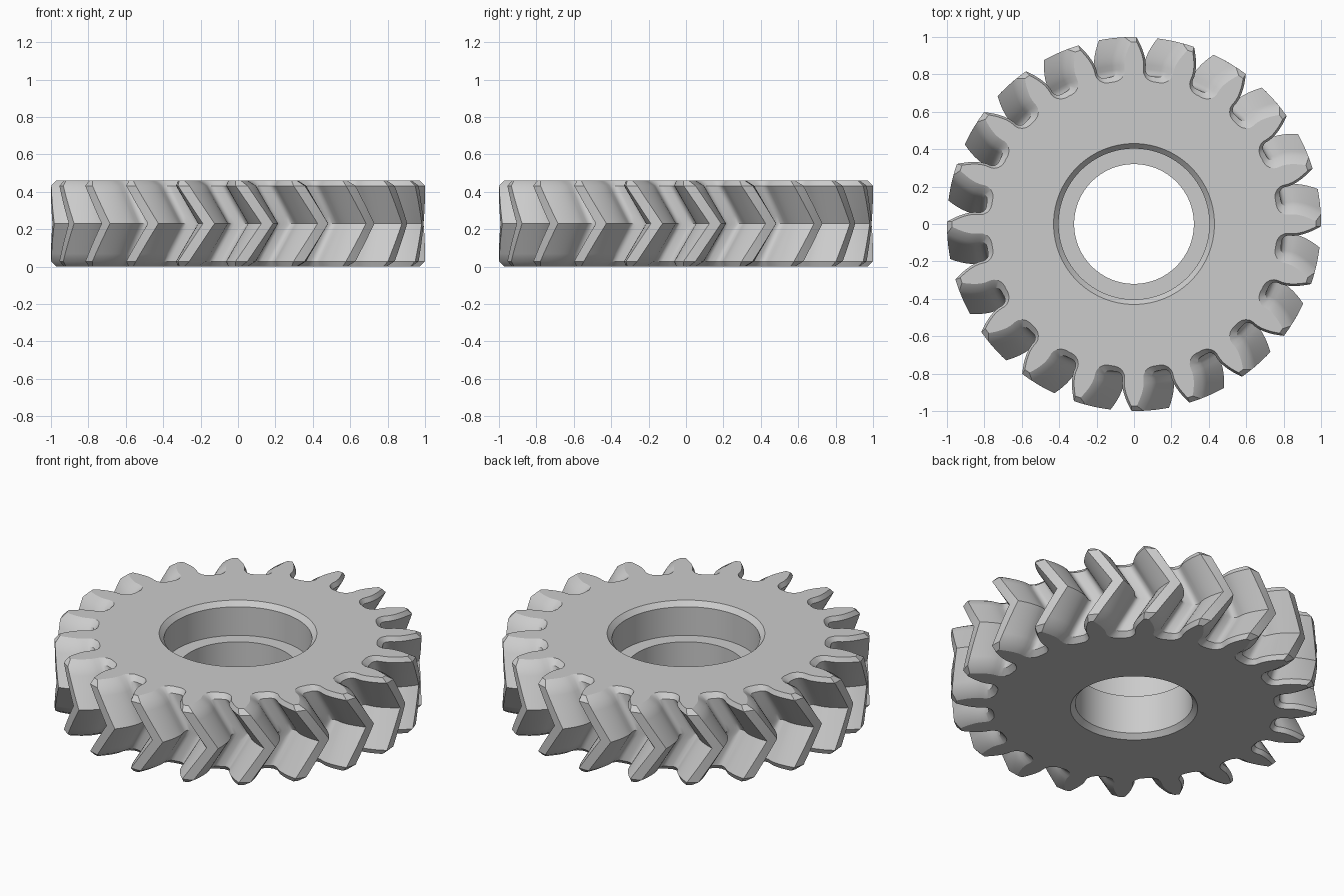
import bpy, bmesh, math
from mathutils import Vector

if "Cube" in bpy.data.objects:
    bpy.data.objects.remove(bpy.data.objects["Cube"])

TEETH, TIP, PITCH, ROOT = 20, 1.0, 0.909, 0.795
HEIGHT, CHAMFER, STEPS = 0.46, 0.028, 5
TWIST = math.pi / TEETH                     # helix turn from end face to mid plane
BASE = PITCH * math.cos(math.radians(20))   # involute base circle
FILLET = 0.035


def inv(r):
    """Involute angle at radius r."""
    a = math.acos(min(1.0, BASE / r))
    return math.tan(a) - a


def half_tooth():
    """Radius and half angle from the tip corner down to the root."""
    pts = []
    for i in range(7):
        r = TIP + (BASE - TIP) * i / 6
        pts.append((r, math.pi / TEETH / 2 + inv(PITCH) - inv(r)))
    rc = ROOT + FILLET
    centre = pts[-1][1] + FILLET / rc
    for i in range(5):
        phi = math.pi / 2 * i / 4
        pts.append((rc - FILLET * math.sin(phi), centre - FILLET / rc * math.cos(phi)))
    return pts


def outline():
    """Whole toothed outline, counterclockwise."""
    half = half_tooth()
    tooth = [(r, -a) for r, a in reversed(half)] + [(TIP, 0)] + half
    tooth.append((ROOT, math.pi / TEETH))
    pts = []
    for t in range(TEETH):
        c = 2 * math.pi * t / TEETH
        pts += [Vector((r * math.cos(c + a), r * math.sin(c + a))) for r, a in tooth]
    return pts


def inset(pts, d):
    """Mitred inward offset of a closed outline."""
    out = []
    for i, p in enumerate(pts):
        e1 = (p - pts[i - 1]).normalized()
        e2 = (pts[(i + 1) % len(pts)] - p).normalized()
        n1, n2 = Vector((-e1.y, e1.x)), Vector((-e2.y, e2.x))
        out.append(p + (n1 + n2) * d / (1 + n1.dot(n2)))
    return out


def turned(pts, z):
    """Ring at height z, turned to follow the herringbone."""
    a = TWIST * (1 - abs(2 * z / HEIGHT - 1))
    c, s = math.cos(a), math.sin(a)
    return [Vector((p.x * c - p.y * s, p.x * s + p.y * c, z)) for p in pts]


# Toothed outside: chamfered ends with mirrored helical halves
profile = outline()
small = inset(profile, CHAMFER)
mid = HEIGHT / 2
levels = [CHAMFER + (mid - CHAMFER) * i / STEPS for i in range(STEPS + 1)]
levels += [HEIGHT - z for z in reversed(levels[:-1])]
rings = [turned(small, 0)] + [turned(profile, z) for z in levels] + [turned(small, HEIGHT)]

# Stepped bore: wide upper recess, shoulder, narrow lower hole
bore = [(0.43, HEIGHT), (0.403, HEIGHT - CHAMFER), (0.403, 0.26),
        (0.32, 0.26), (0.32, CHAMFER), (0.347, 0)]
for r, z in bore:
    rings.append([(p.normalized() * r).to_3d() + Vector((0, 0, z)) for p in small])

bm = bmesh.new()
grid = [[bm.verts.new(p) for p in ring] for ring in rings]
n = len(profile)
for k, lower in enumerate(grid):
    upper = grid[(k + 1) % len(grid)]
    for i in range(n):
        j = (i + 1) % n
        bm.faces.new((lower[i], lower[j], upper[j], upper[i]))
bmesh.ops.recalc_face_normals(bm, faces=bm.faces)
mesh = bpy.data.meshes.new("herringbone_gear")
bm.to_mesh(mesh)
bm.free()
gear = bpy.data.objects.new("herringbone_gear", mesh)
bpy.context.collection.objects.link(gear)

# Plain grey metal
grey = bpy.data.materials.new("light_grey")
grey.use_nodes = True
colour = (0.6, 0.6, 0.6, 1)
grey.diffuse_color = colour
grey.node_tree.nodes["Principled BSDF"].inputs["Base Color"].default_value = colour
mesh.materials.append(grey)

bpy.ops.object.select_all(action="DESELECT")
gear.select_set(True)
bpy.context.view_layer.objects.active = gear
bpy.ops.object.shade_smooth_by_angle(angle=math.radians(30))
